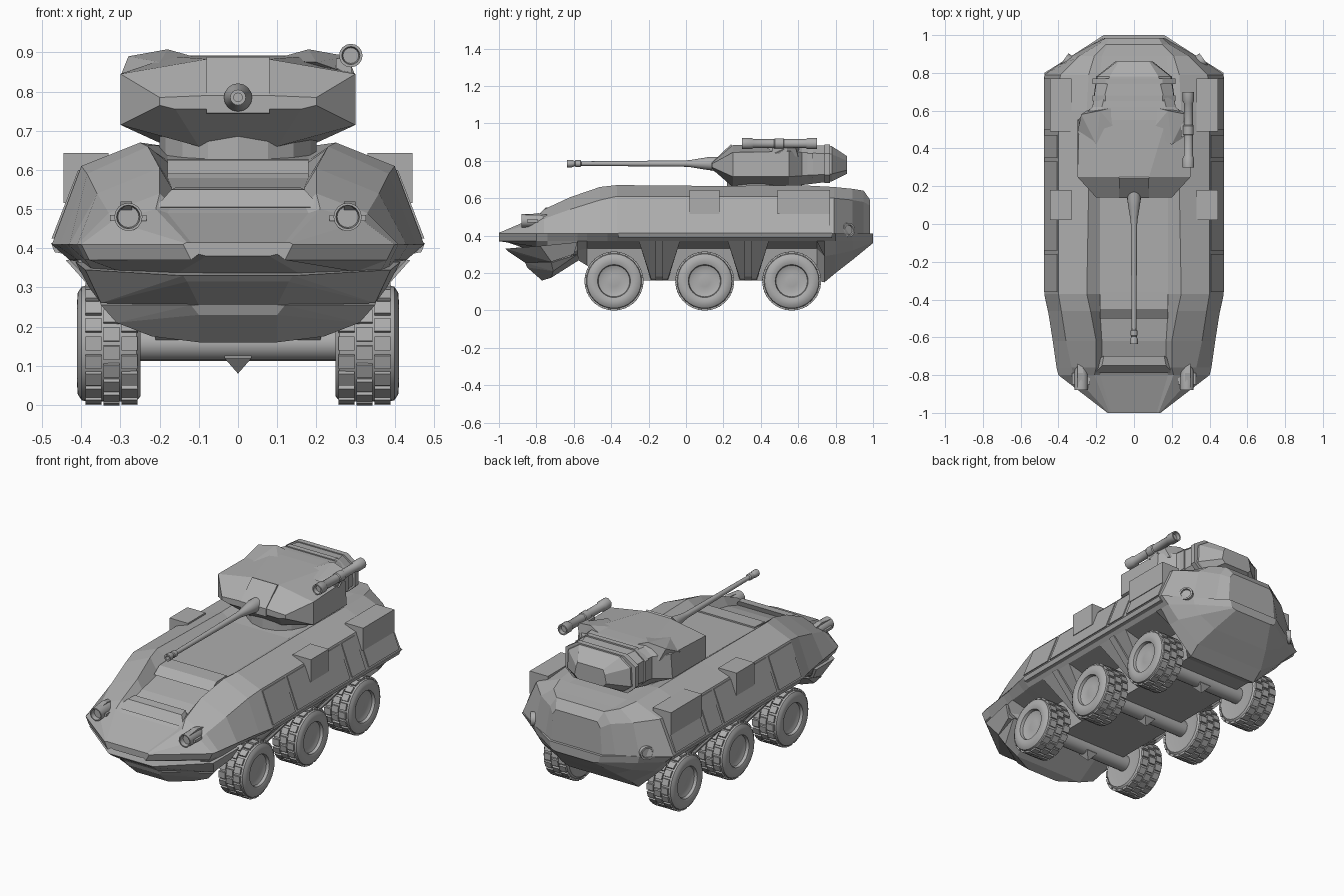
import bpy, bmesh, math
from mathutils import Matrix, Vector

cube = bpy.data.objects.get("Cube")
if cube:
    bpy.data.objects.remove(cube, do_unlink=True)

grey = bpy.data.materials.new("plain_grey")
grey.use_nodes = True
shade = (0.42, 0.42, 0.42, 1)
grey.diffuse_color = shade
grey.node_tree.nodes["Principled BSDF"].inputs["Base Color"].default_value = shade


def finish(name, bm, smooth=False):
    bmesh.ops.recalc_face_normals(bm, faces=bm.faces)
    mesh = bpy.data.meshes.new(name)
    bm.to_mesh(mesh)
    bm.free()
    mesh.materials.append(grey)
    obj = bpy.data.objects.new(name, mesh)
    bpy.context.collection.objects.link(obj)
    if smooth:
        bpy.ops.object.select_all(action='DESELECT')
        obj.select_set(True)
        bpy.context.view_layer.objects.active = obj
        bpy.ops.object.shade_smooth_by_angle(angle=math.radians(35))
    return obj


def loft(name, rings, smooth=False):
    """Skin closed rings of equal length and cap both ends."""
    bm = bmesh.new()
    loops = [[bm.verts.new(p) for p in ring] for ring in rings]
    n = len(loops[0])
    for a, b in zip(loops, loops[1:]):
        for i in range(n):
            j = (i + 1) % n
            bm.faces.new((a[i], a[j], b[j], b[i]))
    bm.faces.new(loops[0])
    bm.faces.new(loops[-1])
    return finish(name, bm, smooth)


def mirrored_ring(y, half):
    """Half section of (x, z) pairs from top to bottom, mirrored across x."""
    return [(x, y, z) for x, z in half] + [(-x, y, z) for x, z in reversed(half)]


def lathe(name, profile, axis, centre=(0, 0, 0), seg=24):
    """Turn (radius, offset) pairs about the x or y axis."""
    c = Vector(centre)
    rings = []
    for r, t in profile:
        ring = []
        for i in range(seg):
            a = math.tau * i / seg
            u, v = r * math.cos(a), r * math.sin(a)
            ring.append(c + Vector((t, u, v) if axis == 'x' else (u, t, v)))
        rings.append(ring)
    return loft(name, rings, True)


def solid(name, points, mirror=False):
    """Convex solid around points, optionally including their mirror images."""
    if mirror:
        points = points + [(-x, y, z) for x, y, z in points]
    bm = bmesh.new()
    for p in points:
        bm.verts.new(p)
    res = bmesh.ops.convex_hull(bm, input=bm.verts)
    spare = [g for g in res["geom_interior"] if isinstance(g, bmesh.types.BMVert)]
    bmesh.ops.delete(bm, geom=spare, context='VERTS')
    bmesh.ops.dissolve_limit(bm, angle_limit=0.02, verts=bm.verts, edges=bm.edges)
    return finish(name, bm)


def box(name, x0, x1, y0, y1, z0, z1):
    return solid(name, [(x, y, z) for x in (x0, x1) for y in (y0, y1) for z in (z0, z1)])


def pair(name, points):
    solid("left_" + name, points)
    solid("right_" + name, [(-x, y, z) for x, y, z in points])


# Upper hull: y, deck x z, rim x z, shoulder x z, belt x
BELT = 0.41
upper = [
    (-1, .12, .415, .13, .415, .135, .413, .14),
    (-.8, .18, .49, .21, .5, .32, .47, .4),
    (-.76, .17, .51, .2, .54, .33, .49, .41),
    (-.62, .17, .555, .2, .605, .36, .54, .43),
    (-.46, .18, .58, .23, .66, .385, .59, .455),
    (-.37, .18, .62, .25, .67, .4, .61, .475),
    (.2, .18, .625, .24, .665, .4, .61, .475),
    (.6, .18, .66, .25, .67, .4, .61, .475),
    (.79, .18, .655, .24, .66, .39, .6, .475),
    (.89, .17, .645, .21, .65, .29, .59, .33),
    (.95, .14, .64, .15, .64, .19, .58, .22),
    (.985, .12, .59, .13, .59, .15, .56, .16),
]
loft("upper_hull", [mirrored_ring(y, [(a, b), (c, d), (e, f), (g, BELT)])
                    for y, a, b, c, d, e, f, g in upper])

# Lower hull: y, belt x, sill x, arch x z, floor x z
lower = [
    (-1, .14, .12, .1, .385, .08, .38),
    (-.8, .4, .38, .3, .34, .2, .31),
    (-.74, .41, .39, .34, .3, .22, .2),
    (-.58, .435, .4, .38, .32, .24, .27),
    (-.53, .44, .41, .24, .33, .21, .24),
    (-.42, .465, .42, .24, .33, .21, .16),
    (-.37, .475, .43, .24, .33, .21, .16),
    (.7, .475, .43, .24, .33, .21, .16),
    (.74, .475, .43, .37, .29, .22, .15),
    (.8, .475, .43, .36, .3, .22, .2),
    (.89, .33, .32, .28, .32, .18, .27),
    (1, .16, .15, .14, .365, .12, .36),
]
loft("lower_hull", [mirrored_ring(y, [(a, BELT), (b, .37), (c, d), (e, f)])
                    for y, a, b, c, d, e, f in lower])

# Bow plates under the nose
solid("bow_plate", [(.14, -.965, .33), (.39, -.78, .345), (.415, -.58, .365),
                    (.13, -.95, .315), (.1, -.86, .255), (.35, -.72, .26), (.38, -.6, .3)], True)
solid("bow_chin", [(.12, -.86, .255), (.35, -.72, .255), (.36, -.58, .3),
                   (.1, -.85, .23), (.31, -.71, .21), (.1, -.77, .16),
                   (.22, -.72, .175), (.22, -.57, .27)], True)
solid("nose_ledge", [(.21, -.79, .505), (.17, -.75, .55), (.16, -.7, .555),
                     (.2, -.72, .5)], True)
solid("deck_step", [(.18, -.5, .59), (.18, -.45, .625), (.18, -.36, .628),
                    (.18, -.36, .59)], True)

# Sloped side panels lying on the flank between belt and shoulder
for i, (y0, y1) in enumerate([(-.36, -.16), (-.14, .33), (.35, .47), (.5, .77)]):
    pair("flank_panel_%d" % i, [(x, y, z) for y in (y0, y1) for x, z in
                                ((.46, .425), (.476, .425), (.408, .6), (.39, .6))])
pair("belt_strip", [(x, y, z) for y in (-.36, .78) for x, z in
                    ((.44, .385), (.468, .39), (.477, .413), (.45, .42))])

# Stowage boxes
for i, (y0, y1) in enumerate([(.02, .18), (.49, .77)]):
    for side, s in (("left", 1), ("right", -1)):
        box("%s_stowage_box_%d" % (side, i), s * .33, s * .445, y0, y1, .515, .643)

# Brackets that fill the hull between the wheels
for i, y in enumerate((-.142, .333)):
    pair("arch_bracket_%d" % i, [(x, y + w * k, z) for k in (-1, 1) for x, z, w in
                                 ((.2, .16, .045), (.24, .17, .045), (.43, .37, .11),
                                  (.2, .37, .11))])
    pair("bracket_rib_%d" % i, [(x, y + k, z) for k in (-.02, .02) for x, z in
                                ((.22, .16), (.27, .18), (.44, .37), (.3, .37))])

# Headlights with guards and tail lamps
for side, s in (("left", 1), ("right", -1)):
    lathe(side + "_headlight", [(.027, -.855), (.03, -.88), (.036, -.88), (.036, -.78),
                                (.02, -.7)], 'y', (s * .28, 0, .48), 16)
    box(side + "_headlight_guard", s * .233, s * .327, -.85, -.79, .47, .485)
    solid(side + "_headlight_fin", [(s * x, y, z) for x in (.27, .3) for y, z in
                                    ((-.87, .51), (-.79, .52), (-.68, .5), (-.78, .44))])
    lamp = lathe(side + "_tail_lamp", [(.038, -.06), (.038, .005), (.028, .005),
                                       (.026, -.005)], 'y', seg=16)
    lamp.location = (s * .365, .87, .43)
    lamp.rotation_euler.z = -s * .95

# Turret: y, floor x z, lower edge x z, upper edge x z, roof x z
turret = [
    (.14, .16, .755, .2, .765, .2, .785, .08, .79),
    (.25, .1, .66, .3, .715, .3, .845, .08, .883),
    (.55, .18, .66, .3, .715, .29, .85, .17, .89),
    (.62, .18, .67, .22, .72, .22, .845, .17, .888),
    (.78, .15, .69, .2, .73, .195, .835, .13, .878),
    (.86, .08, .73, .1, .75, .09, .8, .08, .825),
]
loft("turret_body", [mirrored_ring(y, [(g, h), (e, f), (c, d), (a, b)])
                     for y, a, b, c, d, e, f, g, h in turret])
pair("turret_cheek", [(.3, .48, .84), (.2, .42, .875), (.08, .48, .88), (.28, .58, .89),
                      (.18, .6, .908), (.1, .62, .88), (.25, .6, .82)])
for i, y in enumerate((.65, .74)):
    loft("bustle_band_%d" % i, [mirrored_ring(y + d, [(.15, .892 - i * .006), (.22, .84),
                                (.22, .725), (.17, .68)]) for d in (0, .03)])
solid("turret_ring", [(.2 * math.cos(a * math.pi / 8), .42 + .2 * math.sin(a * math.pi / 8), z)
                      for a in range(16) for z in (.62, .69)])

# Main gun, with its sloped mantlet plate flush in the turret front
solid("gun_mantlet", [(.08, .137, .745), (.08, .137, .79), (.08, .24, .888),
                      (.08, .25, .88), (.08, .2, .74)], True)
lathe("main_gun", [(.036, .2), (.036, .13), (.03, .09), (.02, .03), (.017, 0), (.012, -.56),
                   (.018, -.565), (.018, -.59), (.014, -.595), (.02, -.61), (.02, -.635),
                   (.011, -.635), (.011, -.6)], 'y', (0, 0, .785), 16)

# Launcher tube on the left of the roof
lathe("launcher_tube", [(.02, .32), (.023, .3), (.03, .3), (.03, .35), (.024, .36), (.024, .47),
                        (.028, .475), (.028, .52), (.024, .525), (.024, .64), (.03, .65),
                        (.03, .7), (.023, .7), (.02, .68)], 'y', (.288, 0, .892), 16)
box("launcher_mount", .25, .29, .46, .54, .82, .885)

# Wheels share one tyre mesh and one tread mesh
R = .157
tyre = lathe("tyre", [(.1, -.075), (.135, -.08), (.147, -.07), (.149, .055), (.145, .07),
                      (.13, .08), (.105, .082), (.088, .076), (.084, .06), (.06, .05),
                      (.03, .055)], 'x', seg=32)
bm = bmesh.new()
count = 20
for row in range(3):
    for i in range(count):
        turn = Matrix.Rotation(math.tau * (i + row * .5) / count, 4, 'X')
        shift = Matrix.Translation((-.052 + row * .046, 0, R - .008))
        size = Matrix.Diagonal((.041, .036, .016, 1))
        bmesh.ops.create_cube(bm, size=1, matrix=turn @ shift @ size)
tread = finish("tread", bm)

for i, y in enumerate((-.385, .1, .565)):
    for side, s in (("left", 1), ("right", -1)):
        for part in (tyre, tread):
            wheel = part.copy()
            wheel.name = "%s_%s_%d" % (side, part.name, i)
            bpy.context.collection.objects.link(wheel)
            wheel.location = (s * .329, y, R)
            wheel.rotation_euler.z = 0 if s > 0 else math.pi
    lathe("axle_%d" % i, [(.045, -.27), (.045, .27)], 'x', (0, y, R), 16)
    solid("differential_%d" % i, [(.035, y - .035, .12), (.035, y + .035, .12),
                                  (0, y, .08), (.03, y, .17)], True)
for part in (tyre, tread):
    bpy.data.objects.remove(part, do_unlink=True)
